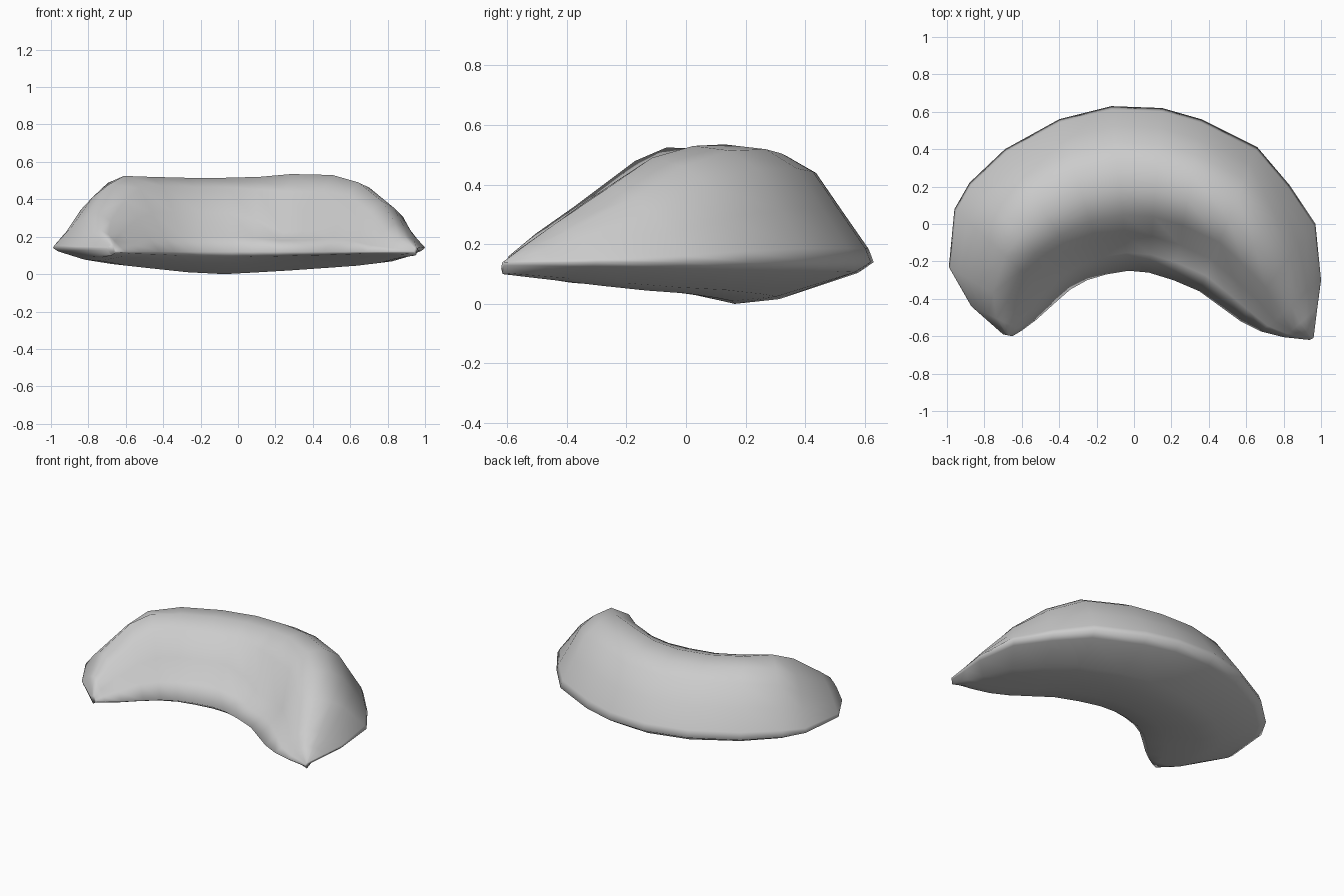
import bpy, bmesh
from mathutils import Vector

cube = bpy.data.objects.get("Cube")
if cube:
    bpy.data.objects.remove(cube, do_unlink=True)

grey = bpy.data.materials.new("stone_grey")
grey.use_nodes = True
grey.diffuse_color = (0.6, 0.6, 0.6, 1)
grey.node_tree.nodes["Principled BSDF"].inputs["Base Color"].default_value = (0.6, 0.6, 0.6, 1)

# Slices along the crescent: outer x, y, inner x, y,
# crest height, belly height, straightness of the slopes, depth of the hollow
slices = [
    (-.70, -.59, -.65, -.60, .16, .10, .3, 0), (-.87, -.44, -.60, -.57, .235, .09, .5, 0),
    (-.99, -.23, -.52, -.51, .33, .07, .5, 0), (-.96, .08, -.42, -.42, .48, .06, .55, 0),
    (-.88, .22, -.34, -.35, .525, .045, .2, 0), (-.69, .40, -.25, -.30, .52, .03, 0, 0),
    (-.40, .56, -.15, -.27, .515, .01, 0, 0), (-.12, .63, -.03, -.25, .515, .0, 0, 0),
    (.15, .62, .08, -.26, .52, .01, 0, .4), (.36, .56, .21, -.30, .535, .02, 0, 1),
    (.66, .41, .35, -.36, .53, .035, 0, .9), (.83, .21, .46, -.44, .49, .045, .15, .3),
    (.97, .0, .57, -.52, .39, .06, .35, 0), (1.0, -.30, .68, -.575, .27, .08, .5, 0),
    (.98, -.45, .80, -.605, .205, .09, .4, 0), (.96, -.61, .94, -.62, .14, .10, 0, 0),
]
# Section of the hump: share of the way inward, share of the crest height, hollow
hump = [(0, 0, 0), (.02, .12, 0), (.12, .46, 0), (.22, .80, 0), (.34, .96, 0),
        (.5, 1, 0), (.66, .87, .1), (.78, .52, .28), (.89, .2, .06), (1, 0, 0)]
# Section of the underside, from the inner rim back to the outer rim
belly = [(.96, .25), (.8, .55), (.53, 1), (.36, .88), (.06, .25)]


def rim_height(t):
    return .14 - .02 * t


bm = bmesh.new()
rings = []
for ox, oy, ix, iy, crest, low, straight, hollow in slices:
    outer, inner = Vector((ox, oy)), Vector((ix, iy))
    section = []
    for t, h, dip in hump:
        tent = 2 * min(t, 1 - t)
        share = h + (tent - h) * straight - dip * hollow
        section.append((t, share, crest))
    section += [(t, h, low) for t, h in belly]
    ring = []
    for t, share, target in section:
        p = outer.lerp(inner, t)
        rim = rim_height(t)
        ring.append(bm.verts.new((p.x, p.y, rim + share * (target - rim))))
    rings.append(ring)

# Skin between neighbouring slices, then close both tips
for a, b in zip(rings, rings[1:]):
    for i in range(len(a)):
        j = (i + 1) % len(a)
        bm.faces.new((a[i], a[j], b[j], b[i]))
bm.faces.new(rings[0])
bm.faces.new(rings[-1])
bmesh.ops.recalc_face_normals(bm, faces=bm.faces)

mesh = bpy.data.meshes.new("crescent_rock")
bm.to_mesh(mesh)
bm.free()
mesh.materials.append(grey)
rock = bpy.data.objects.new("crescent_rock", mesh)
bpy.context.collection.objects.link(rock)
for face in mesh.polygons:
    face.use_smooth = True
